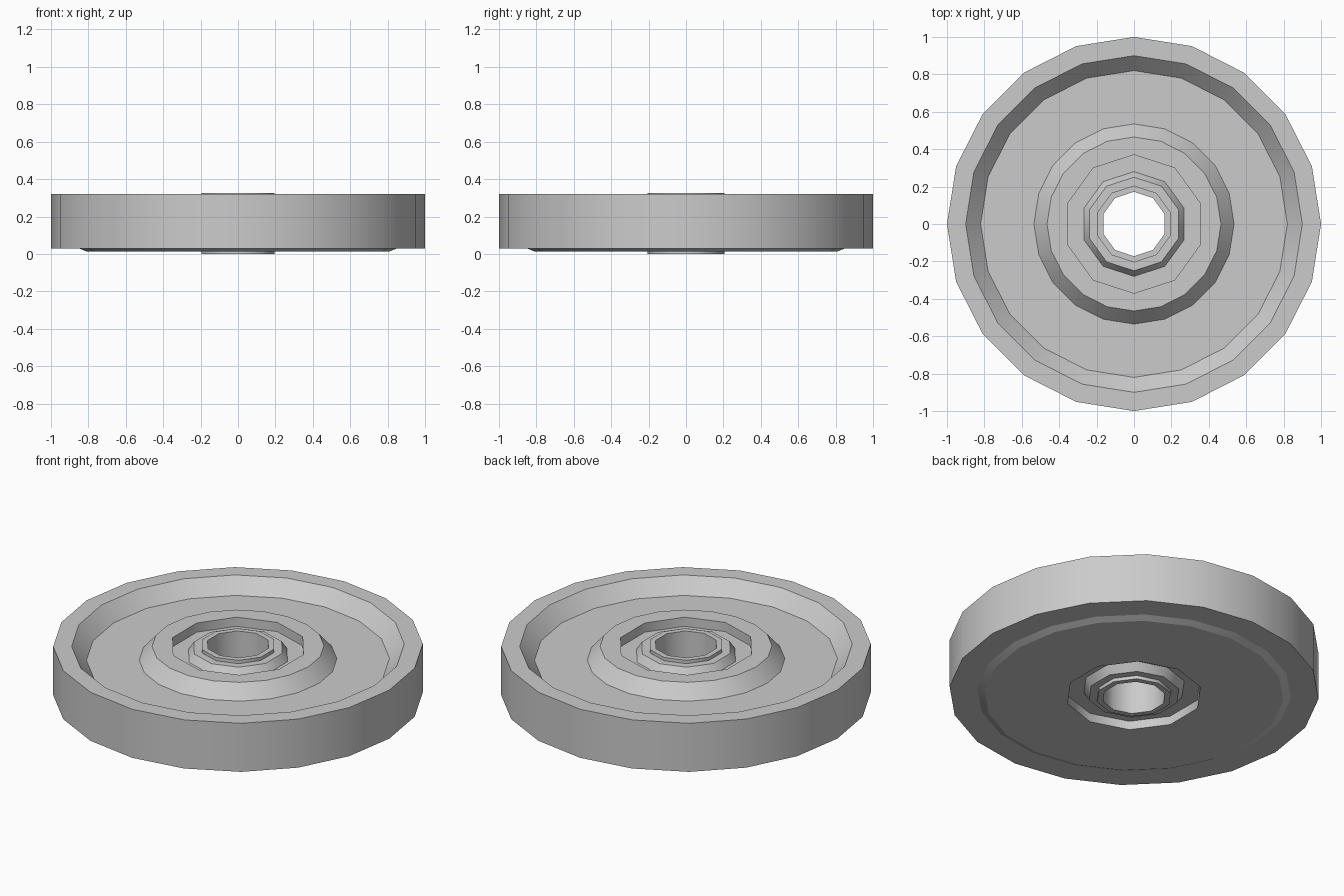
import bpy, bmesh, math

cube = bpy.data.objects.get("Cube")
if cube:
    bpy.data.objects.remove(cube, do_unlink=True)

grey = bpy.data.materials.new("light_grey")
grey.use_nodes = True
colour = (0.6, 0.6, 0.6, 1)
grey.diffuse_color = colour
grey.node_tree.nodes["Principled BSDF"].inputs["Base Color"].default_value = colour


def lathe(name, profile):
    """Spin (radius, z, sides) points about z; side counts may change by a whole factor."""
    bm = bmesh.new()
    rings = []
    for r, z, n in profile:
        angles = [math.pi / 2 + math.tau * i / n for i in range(n)]
        rings.append([bm.verts.new((r * math.cos(t), r * math.sin(t), z)) for t in angles])
    for a, b in zip(rings, rings[1:]):
        n = min(len(a), len(b))

        def span(ring, i):
            k = len(ring) // n
            return [ring[(i * k + j) % len(ring)] for j in range(k + 1)]

        for i in range(n):
            face = bm.faces.new(span(b, i) + span(a, i)[::-1])
            face.smooth = True
    # Keep every ring crisp, while the walls shade smoothly around the axis
    for ring in rings:
        for v, w in zip(ring, ring[1:] + ring[:1]):
            edge = bm.edges.get((v, w))
            if edge:
                edge.smooth = False
    mesh = bpy.data.meshes.new(name)
    bm.to_mesh(mesh)
    bm.free()
    mesh.materials.append(grey)
    obj = bpy.data.objects.new(name, mesh)
    bpy.context.collection.objects.link(obj)
    return obj


FINE, COARSE = 20, 10
TOP_FLOOR, BOTTOM_FLOOR = 0.26, 0.065

# Disc: top pocket, raised boss, web, rim, raised underside, bottom pocket
lathe("wheel_disc", [
    (0.28, TOP_FLOOR, COARSE), (0.37, TOP_FLOOR, COARSE), (0.37, 0.315, COARSE),
    (0.465, 0.315, FINE), (0.535, 0.235, FINE),
    (0.82, 0.235, FINE), (0.9, 0.32, FINE),
    (1.0, 0.32, FINE), (1.0, 0.03, FINE),
    (0.85, 0.03, FINE), (0.81, 0.013, FINE),
    (0.37, 0.013, COARSE), (0.37, BOTTOM_FLOOR, COARSE), (0.28, BOTTOM_FLOOR, COARSE),
])

# Hub: chamfered collar with a thin sleeve around the open bore
lathe("hub", [
    (0.28, BOTTOM_FLOOR, COARSE), (0.25, 0.02, COARSE), (0.205, 0.02, COARSE),
    (0.205, 0.0, COARSE), (0.172, 0.0, COARSE),
    (0.172, 0.325, COARSE), (0.205, 0.325, COARSE),
    (0.205, 0.305, COARSE), (0.25, 0.305, COARSE), (0.28, TOP_FLOOR, COARSE),
])
